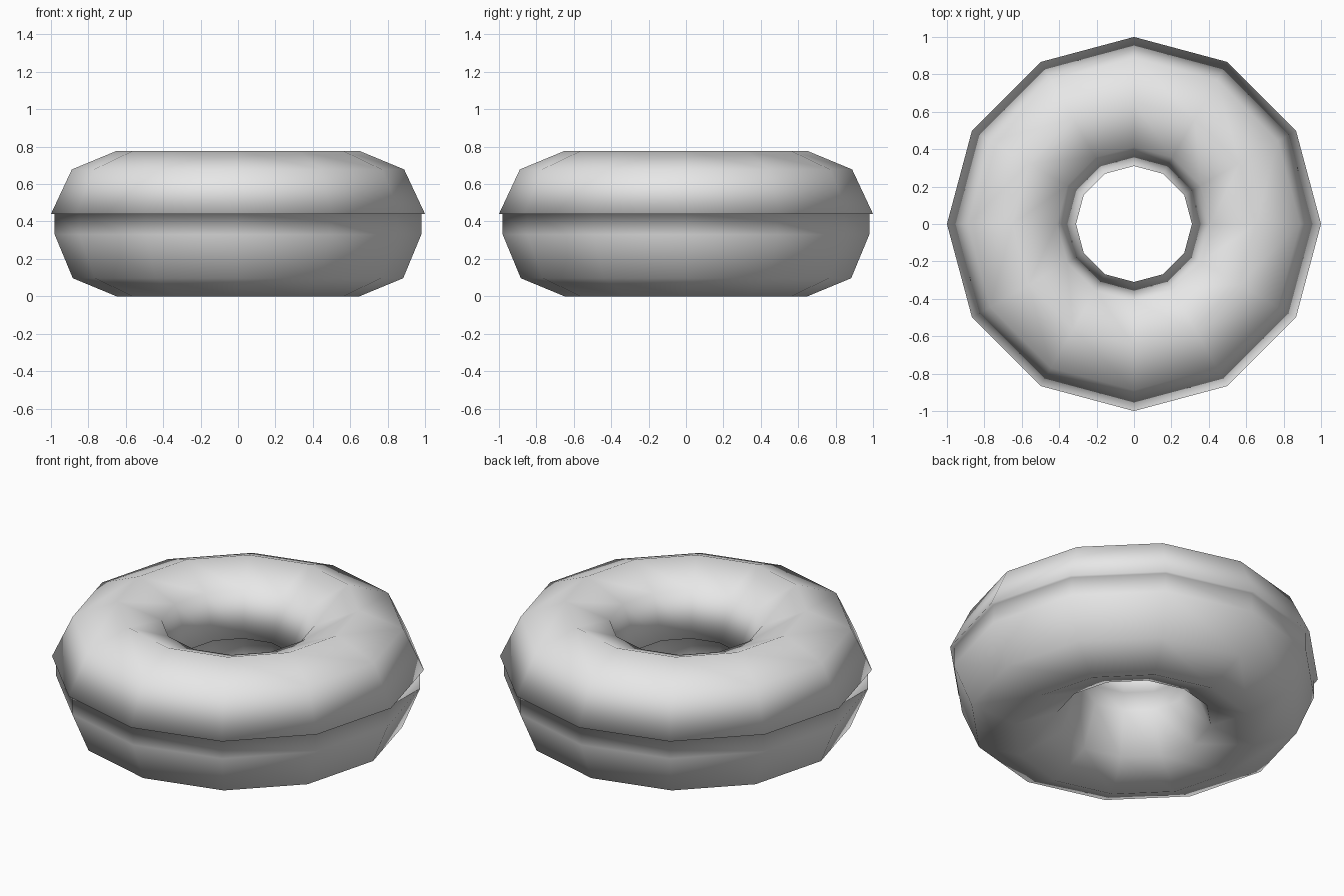
import bpy
import bmesh
import math
from mathutils import Vector

cube = bpy.data.objects.get("Cube")
if cube:
    bpy.data.objects.remove(cube, do_unlink=True)

SIDES = 12
RING = 0.65        # radius of the ring's centre line
DOUGH = 0.33       # radius of the dough's cross-section
ICING = 0.337      # radius of the icing's cross-section
SEAM = 0.44        # height of the icing's lower rim

grey = bpy.data.materials.new("plain grey")
grey.use_nodes = True
grey.diffuse_color = (0.8, 0.8, 0.8, 1)
grey.node_tree.nodes["Principled BSDF"].inputs["Base Color"].default_value = (0.8, 0.8, 0.8, 1)


def arc(radius, height, start, steps):
    """Points of an arc round the ring's centre line, 45 degrees apart."""
    angles = [math.radians(start + 45 * i) for i in range(steps)]
    return [(RING + radius * math.cos(a), height + radius * math.sin(a)) for a in angles]


# Closed cross-section: round dough below, short wall, overhanging icing above
profile = arc(DOUGH, DOUGH, 180, 5)
profile += [(RING + DOUGH, SEAM), (1.0, SEAM)]
profile += arc(ICING, SEAM, 45, 3)
profile += [(0.31, SEAM), (RING - DOUGH, SEAM)]

# Sweep the cross-section round the upright axis
bm = bmesh.new()
verts = [bm.verts.new((r, 0, z)) for r, z in profile]
edges = [bm.edges.new((v, verts[i - 1])) for i, v in enumerate(verts)]
bmesh.ops.spin(bm, geom=verts + edges, cent=Vector(), axis=(0, 0, 1),
               angle=math.tau, steps=SIDES, use_merge=False)
bmesh.ops.remove_doubles(bm, verts=bm.verts[:], dist=0.001)
bmesh.ops.recalc_face_normals(bm, faces=bm.faces[:])
for face in bm.faces:
    face.smooth = True

mesh = bpy.data.meshes.new("iced_ring")
bm.to_mesh(mesh)
bm.free()
mesh.materials.append(grey)
bpy.context.collection.objects.link(bpy.data.objects.new("iced_ring", mesh))
